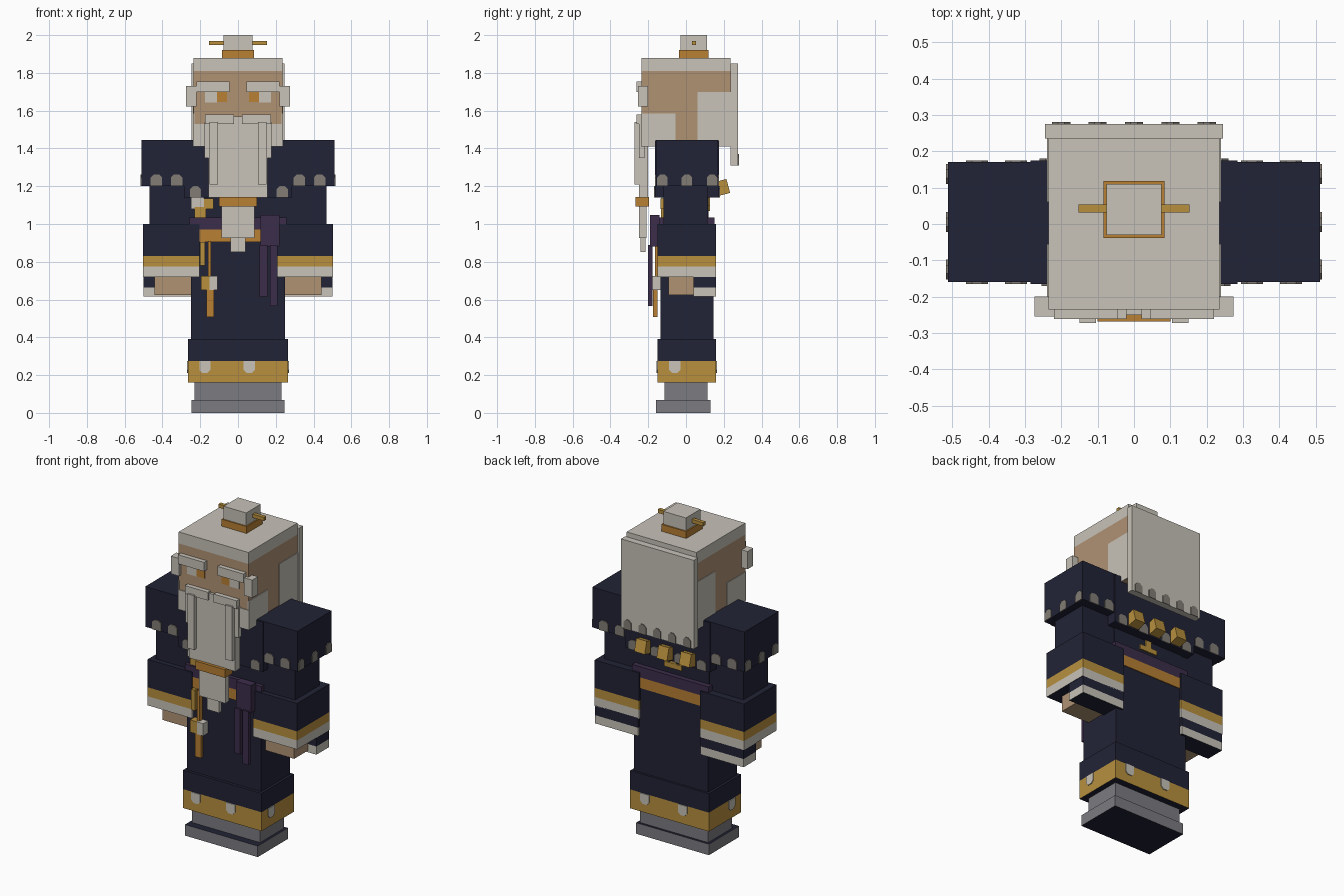
import bpy, bmesh, math
from mathutils import Matrix, Vector

if "Cube" in bpy.data.objects:
    bpy.data.objects.remove(bpy.data.objects["Cube"])


def srgb(r, g, b):
    return tuple(((c / 255 + 0.055) / 1.055) ** 2.4 for c in (r, g, b)) + (1.0,)


MATS = {}
for name, rgb in {"ivory": (200, 195, 185), "navy": (33, 35, 54), "gold": (184, 144, 62),
                  "amber": (184, 128, 52), "skin": (176, 146, 116), "purple": (60, 45, 75),
                  "grey": (124, 123, 129), "taupe": (130, 124, 116)}.items():
    MATS[name] = bpy.data.materials.new(name)
    MATS[name].diffuse_color = srgb(*rgb)


def finish(name, bm, mats):
    bmesh.ops.recalc_face_normals(bm, faces=bm.faces)
    me = bpy.data.meshes.new(name)
    bm.to_mesh(me)
    bm.free()
    for m in mats:
        me.materials.append(MATS[m])
    ob = bpy.data.objects.new(name, me)
    bpy.context.collection.objects.link(ob)
    return ob


def stack(name, x, y, zs, mats, bottom=None, top=None):
    """Box from x/y/z ranges with one colour per height band."""
    bm = bmesh.new()
    rings = [[bm.verts.new((x[i], y[j], z)) for i, j in ((0, 0), (1, 0), (1, 1), (0, 1))] for z in zs]
    names = list(mats) + [bottom or mats[0], top or mats[-1]]
    for k in range(len(zs) - 1):
        for i in range(4):
            j = (i + 1) % 4
            bm.faces.new((rings[k][i], rings[k][j], rings[k + 1][j], rings[k + 1][i])).material_index = k
    bm.faces.new(rings[0]).material_index = len(mats)
    bm.faces.new(rings[-1]).material_index = len(mats) + 1
    return finish(name, bm, names)


def box(name, x, y, z, mat):
    return stack(name, x, y, z, [mat])


def pair(name, x, y, z, mat):
    box(name + "_right", x, y, z, mat)
    box(name + "_left", (-x[1], -x[0]), y, z, mat)


def spots(name, side, at, centres, z0, z1, mat, w=0.06, up=True):
    """Thin rounded-end plates on a wall; side is front, back, left or right."""
    bm = bmesh.new()
    h, c = w / 2, 0.016
    za, zb = (z0, z1) if up else (z1, z0)
    zc = zb - c if up else zb + c
    out = at + math.copysign(0.005, at)
    for u in centres:
        prof = [(u - h, za), (u + h, za), (u + h, zc), (u + h - c, zb), (u - h + c, zb), (u - h, zc)]
        layers = []
        for d in (at, out):
            layers.append([bm.verts.new((p, d, z) if side in ("front", "back") else (d, p, z))
                           for p, z in prof])
        bm.faces.new(layers[0])
        bm.faces.new(layers[1])
        for i in range(6):
            j = (i + 1) % 6
            bm.faces.new((layers[0][i], layers[0][j], layers[1][j], layers[1][i]))
    finish(name, bm, [mat])


# boots and robe skirt
stack("sole", (-.245, .245), (-.16, .13), (0, .067), ["grey"], "navy", "navy")
box("boots", (-.23, .23), (-.115, .115), (.067, .17), "grey")
stack("hem", (-.265, .265), (-.152, .158), (.16, .275, .39), ["gold", "navy"], "navy")
spots("hem_spots_front", "front", -.152, (-.175, .06), .212, .275, "ivory", up=False)
spots("hem_spots_back", "back", .158, (.165, -.09), .212, .275, "ivory", up=False)
spots("hem_spots_right", "right", .265, (-.06,), .212, .275, "ivory", up=False)
spots("hem_spots_left", "left", -.265, (-.06,), .212, .275, "ivory", up=False)
box("skirt", (-.25, .25), (-.135, .145), (.39, .91), "navy")

# belt, torso and shoulder cape
stack("belt", (-.258, .258), (-.143, .15), (.905, .97, 1.035), ["amber", "purple"])
box("torso", (-.24, .24), (-.12, .12), (1.0, 1.44), "navy")
box("cape", (-.285, .285), (-.165, .175), (1.14, 1.442), "navy")
spots("cape_spots_front", "front", -.165, (-.225, .235), 1.14, 1.20, "taupe")
spots("cape_spots_back", "back", .175, (-.23, -.08, .08, .23), 1.14, 1.20, "taupe")

# arms
for s, tag in ((1, "right"), (-1, "left")):
    def span(a, b):
        return tuple(sorted((s * a, s * b)))
    box("shoulder_" + tag, span(.23, .512), (-.16, .17), (1.2, 1.445), "navy")
    spots("shoulder_spots_front_" + tag, "front", -.16, (s * .325, s * .432), 1.2, 1.262, "taupe")
    spots("shoulder_spots_back_" + tag, "back", .17, (s * .325, s * .432), 1.2, 1.262, "taupe")
    spots("shoulder_spots_side_" + tag, tag, s * .512, (-.125, .005, .138), 1.2, 1.262, "taupe", .055)
    box("upper_arm_" + tag, span(.22, .468), (-.12, .115), (.98, 1.21), "navy")
    stack("sleeve_" + tag, span(.205, .503), (-.15, .16), (.72, .775, .83, 1.0),
          ["ivory", "gold", "navy"], "navy")
    stack("sleeve_drop_" + tag, span(.21, .5), (.04, .16), (.615, .665, .725), ["ivory", "navy"], "navy")
    box("hand_" + tag, span(.22, .443), (-.092, .045), (.625, .73), "skin")

# head with painted hair areas
stack("head", (-.235, .235), (-.235, .235), (1.41, 1.81, 1.88), ["skin", "ivory"])
pair("side_whisker", (.23, .239), (-.237, -.055), (1.41, 1.585), "ivory")
pair("side_hair", (.23, .239), (.06, .236), (1.41, 1.70), "ivory")
box("jaw_beard", (-.237, .237), (-.239, -.23), (1.41, 1.53), "ivory")
box("back_hair", (-.245, .245), (.235, .275), (1.31, 1.85), "ivory")
spots("back_hair_fringe", "back", .275, (-.2, -.1, 0, .1, .2), 1.31, 1.37, "taupe", .05)
pair("eye_white", (.11, .175), (-.24, -.23), (1.642, 1.70), "ivory")
pair("iris", (.058, .11), (-.24, -.23), (1.645, 1.70), "amber")
pair("eyebrow", (.045, .22), (-.262, -.235), (1.70, 1.755), "ivory")
pair("temple_tuft", (.22, .274), (-.255, -.2), (1.622, 1.73), "ivory")

# beard and moustache
box("beard", (-.155, .155), (-.25, -.2), (1.14, 1.53), "ivory")
pair("beard_cheek", (.15, .178), (-.25, -.22), (1.35, 1.54), "ivory")
pair("moustache_bridge", (.02, .175), (-.262, -.235), (1.53, 1.58), "ivory")
box("moustache_notch", (-.02, .02), (-.25, -.235), (1.52, 1.57), "ivory")
pair("moustache_strand", (.105, .15), (-.273, -.245), (1.21, 1.54), "ivory")
box("beard_band", (-.1, .1), (-.268, -.195), (1.093, 1.143), "amber")
box("beard_lower", (-.088, .088), (-.248, -.21), (.927, 1.1), "ivory")
box("beard_tip", (-.04, .04), (-.24, -.215), (.853, .93), "ivory")

# top knot
box("knot_band", (-.084, .084), (-.038, .118), (1.88, 1.922), "amber")
box("top_knot", (-.076, .076), (-.03, .11), (1.9, 2.0), "ivory")
box("hair_pin", (-.153, .153), (.031, .053), (1.948, 1.97), "gold")

# sash bow and tails
box("sash_bow", (.118, .22), (-.19, -.14), (.88, 1.048), "purple")
box("sash_tail_inner", (.115, .155), (-.2, -.178), (.615, .89), "purple")
box("sash_tail_outer", (.17, .21), (-.2, -.178), (.565, .89), "purple")

# hanging belt charm
box("charm_ribbon", (-.2, -.175), (-.165, -.135), (.78, .905), "gold")
box("charm_cord", (-.16, -.143), (-.165, -.135), (.72, .91), "amber")
box("charm_bead_gold", (-.197, -.15), (-.18, -.135), (.65, .725), "gold")
box("charm_bead_ivory", (-.15, -.108), (-.18, -.135), (.65, .725), "ivory")
box("charm_tassel", (-.168, -.128), (-.175, -.152), (.508, .65), "amber")

# chest clasp
box("clasp_ivory", (-.25, -.18), (-.13, -.115), (1.08, 1.14), "ivory")
box("clasp_gold_upper", (-.18, -.13), (-.135, -.115), (1.08, 1.135), "gold")
box("clasp_gold_lower", (-.23, -.17), (-.132, -.115), (1.035, 1.09), "gold")

# tilted ornaments on the back
for x, tag in ((-.15, "left"), (0, "middle"), (.15, "right")):
    ob = box("back_ornament_" + tag, (-.035, .035), (-.037, .037), (-.038, .038), "gold")
    ob.data.transform(Matrix.Translation(Vector((x, .188, 1.192))) @ Matrix.Rotation(math.radians(15), 4, "X"))
box("back_clasp", (-.06, .06), (.115, .128), (1.07, 1.1), "gold")
box("back_clasp_cord", (-.02, .02), (.115, .127), (1.1, 1.14), "gold")

for m in bpy.data.materials:
    if m.users and not m.is_grease_pencil:
        m.use_nodes = True
        m.node_tree.nodes["Principled BSDF"].inputs["Base Color"].default_value = m.diffuse_color
